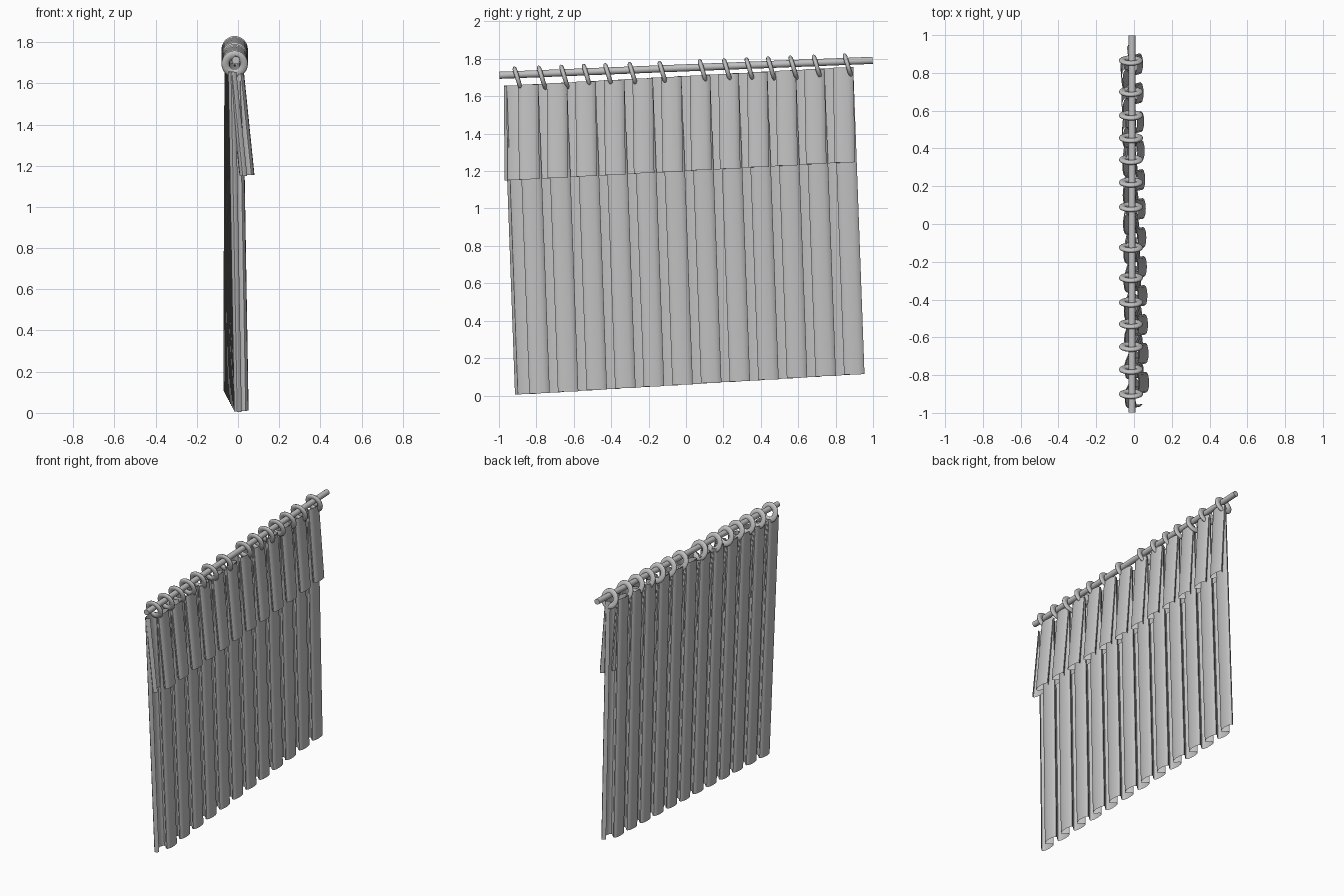
import bpy, math
from mathutils import Vector

old = bpy.data.objects.get("Cube")
if old:
    bpy.data.objects.remove(old, do_unlink=True)

grey = bpy.data.materials.new("plain grey")
grey.use_nodes = True
grey.diffuse_color = (0.53, 0.53, 0.53, 1)
grey.node_tree.nodes["Principled BSDF"].inputs["Base Color"].default_value = (0.53, 0.53, 0.53, 1)

FOLDS = 24      # alternating round pleats, starting on the -x side
STEPS = 10      # segments in each pleat
BULGE = 0.65    # how far each pleat swells past its roots


def finish(obj, name):
    obj.name = name
    obj.data.materials.clear()
    obj.data.materials.append(grey)
    bpy.ops.object.select_all(action='DESELECT')
    obj.select_set(True)
    bpy.context.view_layer.objects.active = obj
    bpy.ops.object.shade_smooth_by_angle(angle=math.radians(45))
    return obj


def pleated_sheet(name, top, bottom, depth, rows):
    """Pleated cloth between two straight edges, each a (start, end) pair of points."""
    count = FOLDS * STEPS
    verts, faces = [], []
    for r in range(rows + 1):
        t = r / rows
        start = Vector(top[0]).lerp(Vector(bottom[0]), t)
        end = Vector(top[1]).lerp(Vector(bottom[1]), t)
        half = (end.y - start.y) / FOLDS / 2
        for i in range(count + 1):
            fold = min(i // STEPS, FOLDS - 1)
            a = math.pi * (i - fold * STEPS) / STEPS
            side = -1 if fold % 2 == 0 else 1
            along = (fold + 0.5 - 0.5 * math.cos(a)) / FOLDS
            p = start.lerp(end, along)
            p.y -= BULGE * half * math.sin(2 * a)
            p.x += side * depth * math.sin(a)
            verts.append(p)
    for r in range(rows):
        for i in range(count):
            a = r * (count + 1) + i
            faces.append((a, a + 1, a + count + 2, a + count + 1))
    mesh = bpy.data.meshes.new(name)
    mesh.from_pydata(verts, [], faces)
    obj = bpy.data.objects.new(name, mesh)
    bpy.context.collection.objects.link(obj)
    return finish(obj, name)


# Rod, rising gently towards the back
rod_a, rod_b = Vector((-0.01, -0.998, 1.712)), Vector((-0.01, 0.998, 1.792))
axis = rod_b - rod_a
bpy.ops.mesh.primitive_cylinder_add(vertices=24, radius=0.019, depth=axis.length,
                                    location=(rod_a + rod_b) / 2)
rod = bpy.context.object
rod.rotation_euler = axis.to_track_quat('Z', 'Y').to_euler()
finish(rod, "curtain_rod")

# Rings, unevenly spaced and leaning on the rod
ring_places = [-0.90, -0.77, -0.65, -0.53, -0.415, -0.285, -0.125,
               0.09, 0.22, 0.34, 0.455, 0.575, 0.70, 0.865]
for n, y in enumerate(ring_places):
    z = 1.694 + (y + 0.9) * 0.04
    bpy.ops.mesh.primitive_torus_add(major_segments=32, minor_segments=10,
                                     major_radius=0.045, minor_radius=0.019,
                                     location=(-0.016, y, z))
    ring = bpy.context.object
    ring.scale = (1, 1.06, 0.65)
    ring.rotation_euler = (math.radians(90 + 17), 0, 0)
    finish(ring, f"curtain_ring_{n + 1}")

# Long curtain
pleated_sheet("curtain",
              ((-0.012, -0.958, 1.655), (-0.030, 0.878, 1.755)),
              ((0.018, -0.898, 0.005), (-0.038, 0.938, 0.115)), 0.037, 6)

# Short valance, folded over the top and flaring outward
pleated_sheet("valance",
              ((-0.008, -0.958, 1.656), (-0.024, 0.878, 1.756)),
              ((0.045, -0.953, 1.15), (0.010, 0.888, 1.248)), 0.037, 3)
